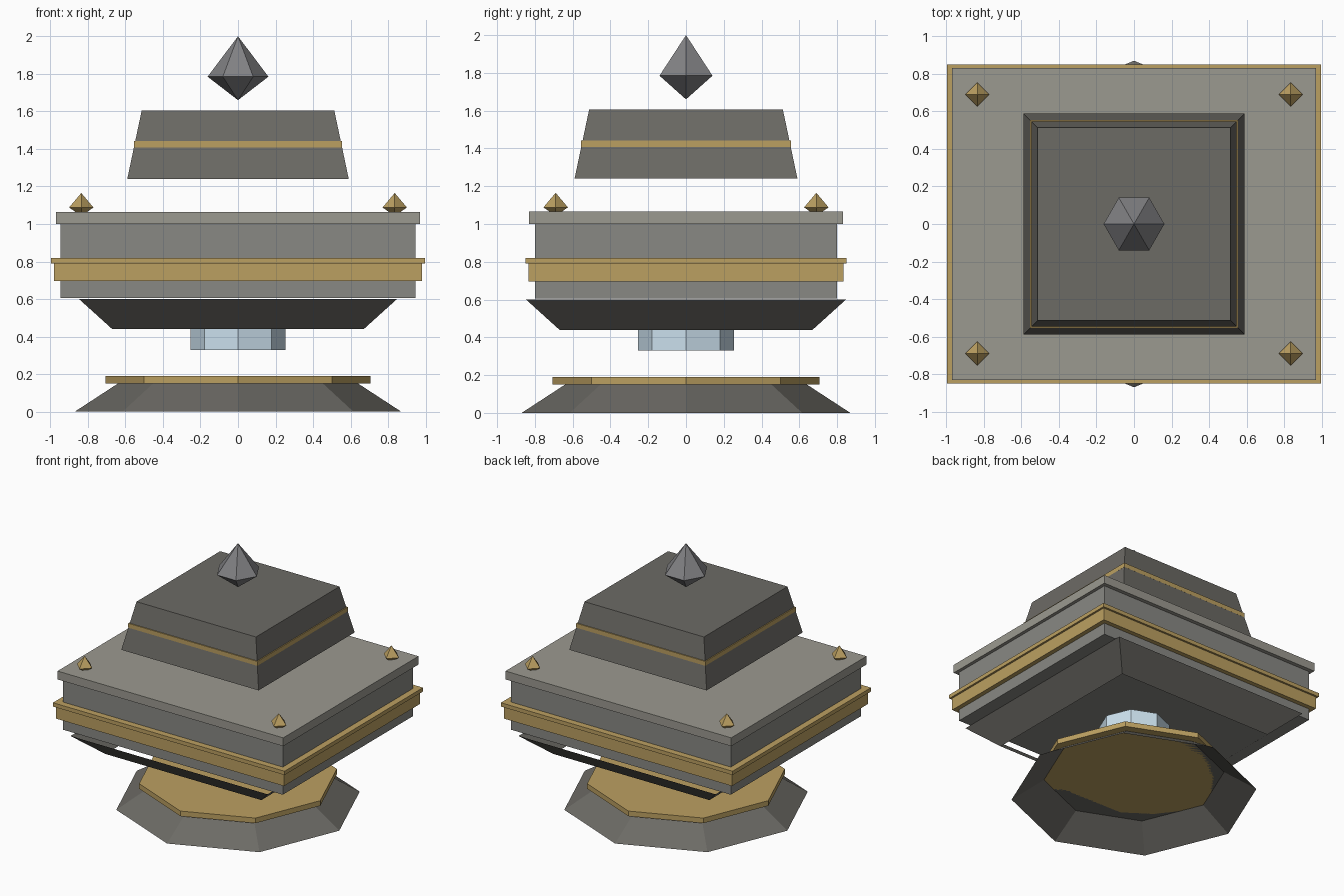
import bpy, bmesh
from math import pi, cos, sin

if "Cube" in bpy.data.objects:
    bpy.data.objects.remove(bpy.data.objects["Cube"])


def material(name, rgb):
    m = bpy.data.materials.new(name)
    m.diffuse_color = (*rgb, 1)
    m.use_nodes = True
    m.node_tree.nodes["Principled BSDF"].inputs["Base Color"].default_value = m.diffuse_color
    return m


GOLD = material("gold", (0.50, 0.35, 0.12))
BODY = material("stone", (0.25, 0.25, 0.23))
LIGHT = material("light_stone", (0.33, 0.32, 0.28))
DARK = material("dark_stone", (0.15, 0.145, 0.13))
GLASS = material("pale_glass", (0.60, 0.75, 0.85))
GEM = material("gem_grey", (0.22, 0.22, 0.23))


def rect(hx, hy, z):
    return [(hx, hy, z), (-hx, hy, z), (-hx, -hy, z), (hx, -hy, z)]


def ngon(n, r, z):
    if r == 0:
        return [(0, 0, z)]
    return [(r * cos(2 * pi * i / n), r * sin(2 * pi * i / n), z) for i in range(n)]


def loft(name, rings, mat, bottom=True, top=True, loc=(0, 0, 0)):
    """Join rings of points from bottom to top; a one-point ring is an apex."""
    bm = bmesh.new()
    rows = [[bm.verts.new(p) for p in ring] for ring in rings]
    for a, b in zip(rows, rows[1:]):
        n = max(len(a), len(b))
        for i in range(n):
            j = (i + 1) % n
            quad = [a[i % len(a)], a[j % len(a)], b[j % len(b)], b[i % len(b)]]
            bm.faces.new(list(dict.fromkeys(quad)))
    if bottom and len(rows[0]) > 2:
        bm.faces.new(rows[0][::-1])
    if top and len(rows[-1]) > 2:
        bm.faces.new(rows[-1])
    me = bpy.data.meshes.new(name)
    bm.to_mesh(me)
    bm.free()
    me.materials.append(mat)
    ob = bpy.data.objects.new(name, me)
    ob.location = loc
    bpy.context.collection.objects.link(ob)
    return ob


def block(name, hx, hy, z0, z1, mat):
    return loft(name, [rect(hx, hy, z0), rect(hx, hy, z1)], mat)


# Octagonal foot, hollow underneath, with a gold plate
loft("foot", [ngon(8, 0.87, 0), ngon(8, 0.64, 0.15)], DARK, bottom=False)
loft("foot_plate", [ngon(8, 0.707, 0.15), ngon(8, 0.707, 0.19)], GOLD)

# Floating glass core and the open-ended skirt around it
loft("core", [ngon(8, 0.253, 0.33), ngon(8, 0.253, 0.55)], GLASS)
loft("skirt", [rect(0.67, 0.67, 0.44), rect(0.847, 0.847, 0.6)], DARK,
     bottom=False, top=False)

# Main body with gold bands and a top slab
block("body", 0.945, 0.80, 0.605, 1.0, BODY)
block("wide_band", 0.98, 0.835, 0.695, 0.79, GOLD)
block("band_lip", 0.995, 0.85, 0.79, 0.82, GOLD)
block("top_slab", 0.97, 0.83, 1.0, 1.065, LIGHT)

# Gold corner studs
for sx in (-1, 1):
    for sy in (-1, 1):
        loft("corner_stud", [ngon(4, 0, -0.045), ngon(4, 0.065, 0), ngon(4, 0, 0.077)],
             GOLD, loc=(0.835 * sx, 0.69 * sy, 1.088))

# Floating tapered roof with its band
loft("roof", [rect(0.59, 0.59, 1.24), rect(0.513, 0.513, 1.605)], DARK)
block("roof_band", 0.555, 0.555, 1.408, 1.442, GOLD)

# Six-sided gem on top
loft("gem", [ngon(6, 0, 1.66), ngon(6, 0.162, 1.785), ngon(6, 0, 2.0)], GEM)
